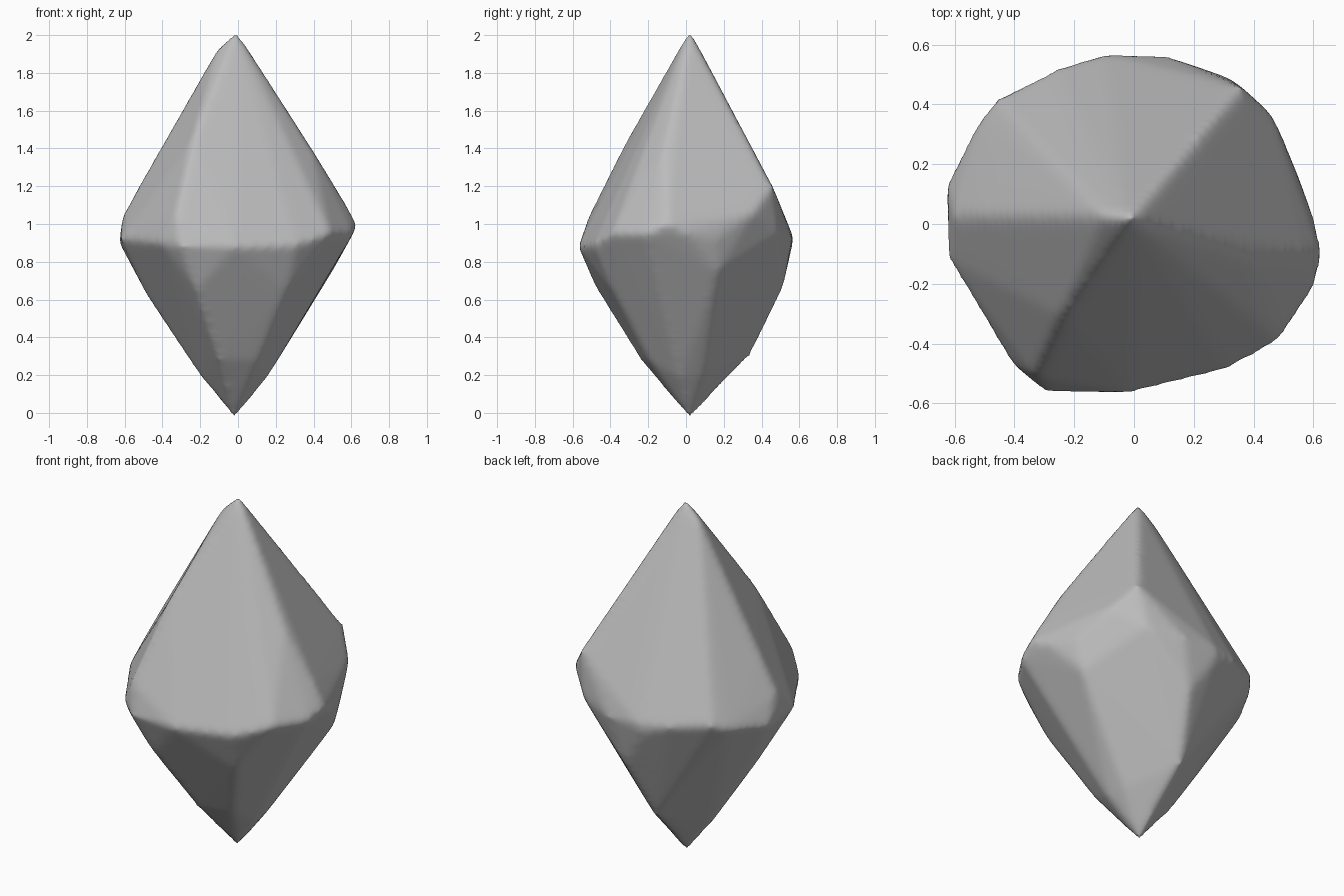
import bpy
import bmesh
from mathutils import Vector

default_cube = bpy.data.objects.get("Cube")
if default_cube:
    bpy.data.objects.remove(default_cube, do_unlink=True)

# Corner points of the gem, in hundredths of a unit
girdle = [
    (-63, 13, 90), (-52, 35, 93), (-46, 42, 96), (-26, 52, 94), (-10, 56, 87),
    (-9, 57, 93), (12, 56, 92), (32, 49, 95), (47, 36, 106), (55, 16, 92),
    (61, 0, 95), (63, -10, 100), (61, -21, 95), (49, -39, 95), (31, -49, 89),
    (-2, -57, 88), (-30, -56, 88), (-41, -47, 90), (-62, -12, 92),
]
upper_ridges = [
    (-1, 2, 203), (-10, 3, 195),
    (-37, 2, 145), (-50, 3, 125), (-61, 3, 105),
    (-24, -31, 145), (-33, -51, 105),
    (39, -12, 140), (57, -10, 111),
    (18, 23, 160), (36, 46, 120),
]
lower_ridges = [
    (-2, 2, -3),
    (-20, 4, 19), (-47, 2, 60),
    (-10, -24, 28), (-22, -47, 65),
    (11, -20, 28), (26, -39, 65),
    (15, -3, 18), (14, 9, 20), (50, 17, 75),
    (-4, 34, 30), (4, 51, 65),
]


def make_material(name, grey):
    """Plain flat material."""
    mat = bpy.data.materials.new(name)
    mat.use_nodes = True
    colour = (grey, grey, grey, 1.0)
    mat.diffuse_color = colour
    mat.node_tree.nodes["Principled BSDF"].inputs["Base Color"].default_value = colour
    return mat


def make_hull(name, points):
    """Faceted solid wrapped tightly around the given points."""
    bm = bmesh.new()
    for point in points:
        bm.verts.new(Vector(point) / 100)
    hull = bmesh.ops.convex_hull(bm, input=bm.verts)
    spare = [g for g in hull["geom_interior"] if isinstance(g, bmesh.types.BMVert)]
    bmesh.ops.delete(bm, geom=spare, context="VERTS")
    bmesh.ops.recalc_face_normals(bm, faces=bm.faces)
    mesh = bpy.data.meshes.new(name)
    bm.to_mesh(mesh)
    bm.free()
    obj = bpy.data.objects.new(name, mesh)
    bpy.context.collection.objects.link(obj)
    return obj


def soften_edges(obj):
    """Even out the surface and wear the ridges down a little."""
    remesh = obj.modifiers.new("even_surface", "REMESH")
    remesh.mode = "VOXEL"
    remesh.voxel_size = 0.02
    wear = obj.modifiers.new("worn_ridges", "SMOOTH")
    wear.factor = 0.5
    wear.iterations = 10
    depsgraph = bpy.context.evaluated_depsgraph_get()
    worn = bpy.data.meshes.new_from_object(obj.evaluated_get(depsgraph))
    obj.modifiers.clear()
    obj.data = worn


# Crystal rock
rock = make_hull("crystal_rock", girdle + upper_ridges + lower_ridges)
soften_edges(rock)
rock.data.materials.clear()
rock.data.materials.append(make_material("stone_grey", 0.5))
for polygon in rock.data.polygons:
    polygon.use_smooth = True
    polygon.material_index = 0
